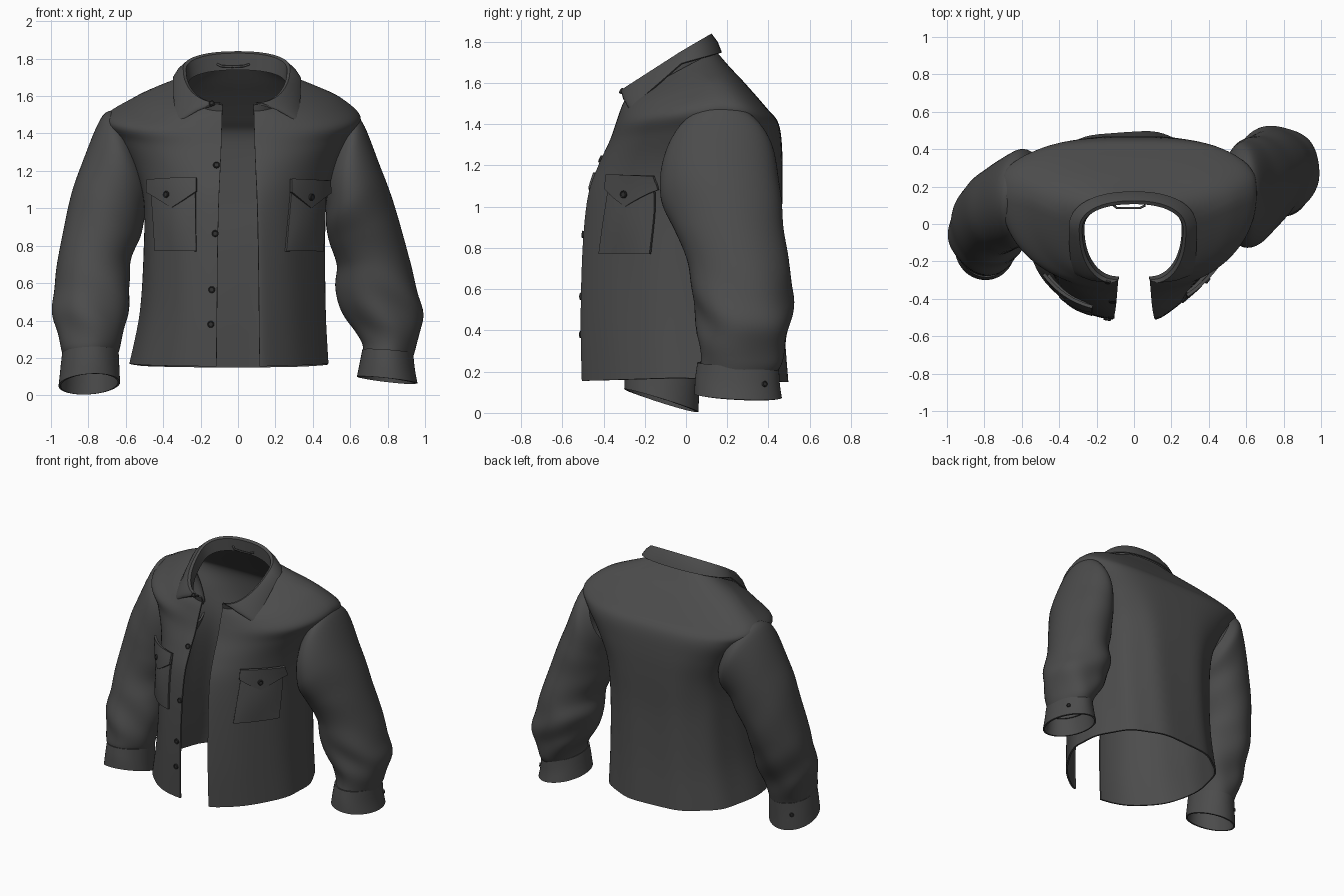
import bpy, bmesh, math
from mathutils import Vector
from mathutils.bvhtree import BVHTree

if "Cube" in bpy.data.objects:
    bpy.data.objects.remove(bpy.data.objects["Cube"])


def material(name, v):
    m = bpy.data.materials.new(name)
    m.diffuse_color = (v, v, v, 1)
    m.use_nodes = True
    m.node_tree.nodes["Principled BSDF"].inputs["Base Color"].default_value = m.diffuse_color
    return m


FABRIC = material("charcoal fabric", 0.072)
BUTTON = material("dark button", 0.03)


def finish(name, verts, faces, mat, thick=0.0):
    me = bpy.data.meshes.new(name)
    me.from_pydata([tuple(v) for v in verts], [], faces)
    me.materials.append(mat)
    ob = bpy.data.objects.new(name, me)
    bpy.context.collection.objects.link(ob)
    bpy.ops.object.select_all(action='DESELECT')
    ob.select_set(True)
    bpy.context.view_layer.objects.active = ob
    tree = BVHTree.FromPolygons([Vector(v) for v in verts], faces)
    if thick:
        s = ob.modifiers.new("cloth", 'SOLIDIFY')
        s.thickness, s.offset = thick, -1
        bpy.ops.object.modifier_apply(modifier=s.name)
    bpy.ops.object.shade_smooth_by_angle(angle=math.radians(40))
    return tree


def densify(rows, k):
    # Catmull-Rom interpolation of parameter rows
    out = []
    for i in range(len(rows) - 1):
        a, b, c, d = (rows[max(0, min(len(rows) - 1, i + o))] for o in (-1, 0, 1, 2))
        for j in range(k):
            t = j / k
            out.append([0.5 * (2 * q + (r - p) * t + (2 * p - 5 * q + 4 * r - s) * t * t
                               + (3 * q - p - 3 * r + s) * t ** 3)
                        for p, q, r, s in zip(a, b, c, d)])
    return out + [list(rows[-1])]


def loft(name, rows, point, n, closed, k, thick, drop=None):
    rows = densify(rows, k)
    m = n if closed else n + 1
    verts = [Vector(point(r, 2 * math.pi * j / n)) for r in rows for j in range(m)]
    faces = [(i * m + j, i * m + (j + 1) % m, (i + 1) * m + (j + 1) % m, (i + 1) * m + j)
             for i in range(len(rows) - 1) for j in range(n)]
    if drop:
        faces = [f for f in faces if not drop(sum((verts[i] for i in f), Vector()) / 4)]
    return finish(name, verts, faces, FABRIC, thick)


# Sleeve loop: outer x,z | inner x,z | front y, back y | drop towards the back
def sleeve_point(r, t, fold=0.0):
    xo, zo, xi, zi, y0, y1, drop = r
    side = 1 if xo > 0 else -1
    c, s = math.cos(t), math.sin(t)
    z0 = (zo + zi) / 2
    w = fold * max(0.15, 1 - abs(z0 - .38) / .4)
    f = 1 + w * (math.sin(24 * z0 + 3 * c + 2 * s) + .7 * math.sin(5 * t + 9 * z0))
    c, s = c * f, s * f
    return ((xo + xi) / 2 + side * (xo - xi) / 2 * c, (y0 + y1) / 2 + (y1 - y0) / 2 * s,
            z0 + side * (zo - zi) / 2 * c - drop * s)


SLEEVES = {
    "right": [
        (.585, 1.505, .45, 1.09, .0, .36, 0), (.665, 1.46, .47, 1.00, -.10, .43, 0),
        (.77, 1.20, .47, .92, -.125, .46, 0), (.85, .97, .49, .81, -.055, .475, 0),
        (.91, .75, .53, .69, .01, .50, 0), (.965, .55, .52, .57, .03, .52, 0),
        (.99, .40, .58, .41, .06, .505, 0), (.95, .26, .66, .28, .07, .47, .01),
        (.93, .20, .67, .22, .07, .44, .01)],
    "left": [
        (-.635, 1.515, -.45, 1.09, .0, .36, 0), (-.725, 1.49, -.47, 1.02, -.10, .40, 0),
        (-.85, 1.20, -.50, .94, -.14, .345, 0), (-.91, 1.00, -.525, .84, -.155, .31, 0),
        (-.95, .80, -.575, .72, -.18, .27, 0), (-.98, .60, -.575, .60, -.22, .22, 0),
        (-.985, .42, -.59, .42, -.26, .14, .01), (-.95, .26, -.63, .27, -.28, .08, .02),
        (-.93, .20, -.65, .21, -.27, .06, .03)],
}
CUFFS = {
    "right": [(.935, .225, .665, .245, .055, .45, .01), (.945, .14, .65, .17, .045, .455, .01),
              (.96, .065, .635, .10, .04, .465, .01)],
    "left": [(-.94, .225, -.64, .235, -.285, .07, .03), (-.95, .14, -.635, .15, -.295, .065, .04),
             (-.96, .05, -.63, .07, -.30, .06, .055)],
}
sleeve, cuff = {}, {}
for side in ("right", "left"):
    sleeve[side] = loft(side + "_sleeve", SLEEVES[side][::-1],
                        lambda r, t: sleeve_point(r, t, .034), 56, True, 7, .012)
    cuff[side] = loft(side + "_cuff", CUFFS[side][::-1],
                      lambda r, t: sleeve_point(r, t, .01), 56, True, 4, .012)


# Open horizontal loop: front y,z | half width left, right | side y,z | back y,z
# | half opening | roundness of front left, front right, back
def torso_point(r, t, fold=0.0):
    yf, zf, xl, xr, ys, zs, yb, zb, x0, pl, pr, pb = r
    front, right = math.cos(t) > 0, t < math.pi
    p = (pr if right else pl) if front else pb
    s, c = abs(math.sin(t)) ** p, abs(math.cos(t)) ** p
    xs = xr if right else xl
    x = x0 + (xs - x0) * s if front else xs * s
    y = ys + ((yf if front else yb) - ys) * c
    z = zs + ((zf if front else zb) - zs) * c
    f = 1 + fold * math.sin(11 * t + 1.5 * z) * max(0, min(1, (1.3 - z) * 2)) * (0.3 if front else 1)
    return ((x if right else -x) * f, y * f, z)


BODY = [
    (-.505, .155, .575, .485, -.04, .17, .495, .15, .115, 1.08, 1.4, .82),
    (-.51, .45, .52, .47, -.05, .45, .475, .45, .112, 1.06, 1.4, .78),
    (-.50, .80, .50, .465, -.05, .80, .465, .80, .108, 1.04, 1.4, .74),
    (-.475, 1.05, .505, .475, -.03, 1.05, .47, 1.05, .102, 1.04, 1.35, .68),
    (-.425, 1.20, .56, .53, .06, 1.22, .468, 1.25, .095, 1.02, 1.2, .62),
    (-.37, 1.32, .65, .61, .14, 1.38, .45, 1.40, .09, 1.0, 1.05, .60),
    (-.342, 1.40, .71, .655, .16, 1.49, .39, 1.48, .088, .95, .97, .62),
    (-.325, 1.45, .56, .55, .12, 1.59, .285, 1.60, .086, .92, .92, .68),
    (-.31, 1.49, .43, .42, .06, 1.645, .21, 1.68, .085, .9, .9, .75),
    (-.295, 1.52, .29, .285, .0, 1.68, .145, 1.755, .085, .9, .9, .82),
]


# Cut the armholes: drop body faces that lie inside a sleeve
def in_sleeve(c):
    if abs(c.x) < .5 or c.z < 1.0:
        return False
    p, nrm, _, _ = sleeve["right" if c.x > 0 else "left"].find_nearest(c)
    return (c - p).dot(nrm) < -.02


body = loft("jacket_body", BODY, lambda r, t: torso_point(r, t, .010), 96, False, 6, .012, in_sleeve)

# Folded collar: stand, fold, then leaf ending in points
COLLAR = [
    (-.29, 1.50, .275, .265, -.02, 1.66, .12, 1.74, .08, .92, .92, .88),
    (-.305, 1.555, .285, .27, -.03, 1.735, .115, 1.825, .085, .92, .92, .88),
    (-.31, 1.558, .292, .277, -.03, 1.738, .122, 1.83, .10, .92, .92, .88),
    (-.295, 1.525, .318, .303, -.03, 1.722, .145, 1.795, .21, .92, .92, .88),
    (-.265, 1.475, .34, .328, -.02, 1.69, .165, 1.745, .30, .92, .92, .88),
]
loft("collar", COLLAR, torso_point, 64, False, 1, .01)


# Panel laid on the front of the body
def surface(x, z):
    p, nrm, _, _ = body.ray_cast(Vector((x, -1, z)), Vector((0, 1, 0)))
    if p is None or p.y > 0:
        p, nrm, _, _ = body.find_nearest(Vector((x, -.2, z)))
    return p, nrm


def panel(name, xz, lift, n=12):
    verts = []
    for j in range(n + 1):
        for i in range(n + 1):
            u, v = i / n, j / n
            p, nrm = surface(*xz(u, v))
            verts.append(p + nrm * lift(u, v))
    w = n + 1
    faces = [(j * w + i, j * w + i + 1, (j + 1) * w + i + 1, (j + 1) * w + i)
             for j in range(n) for i in range(n)]
    finish(name, verts, faces, FABRIC, .018)


# Chest pockets with pointed flaps (x of each edge at the bottom and top)
for side, (xa0, xa1, xb0, xb1) in {"left": (-.42, -.44, -.22, -.225),
                                   "right": (.25, .28, .43, .445)}.items():
    def outer(u):
        return .018 * (u if side == "right" else 1 - u)
    panel(side + "_pocket",
          lambda u, v: ((xa0 + (xa1 - xa0) * v) * (1 - u) + (xb0 + (xb1 - xb0) * v) * u, .77 + .35 * v),
          lambda u, v: .014 + outer(u) + .012 * math.sin(math.pi * u) * math.sin(math.pi * v))
    panel(side + "_pocket_flap",
          lambda u, v: ((xa1 - .01) * (1 - u) + (xb1 + .01) * u,
                        1.155 - (1 - v) * (.07 + .085 * (1 - abs(2 * u - 1)))),
          lambda u, v: .03 + outer(u))


# Buttons: short bevelled discs with a rim
def button(name, p, nrm, r=.018):
    q = nrm.to_track_quat('Z', 'Y')
    prof = ((1, -.004), (1, .006), (.85, .009), (.65, .006))
    n = 16
    verts = [p + q @ Vector((r * a * math.cos(2 * math.pi * j / n), r * a * math.sin(2 * math.pi * j / n), h))
             for a, h in prof for j in range(n)]
    faces = [(i * n + j, i * n + (j + 1) % n, (i + 1) * n + (j + 1) % n, (i + 1) * n + j)
             for i in range(len(prof) - 1) for j in range(n)]
    faces.append(tuple(range((len(prof) - 1) * n, len(prof) * n)))
    finish(name, verts, faces, BUTTON)


for i, (x, z) in enumerate(((-.115, 1.23), (-.122, .865), (-.14, .565), (-.145, .38))):
    button("front_button_%d" % (i + 1), *surface(x, z))
for side, x, z in (("left", -.355, 1.07), ("right", .36, 1.06)):
    p, nrm = surface(x, z)
    button(side + "_pocket_button", p + nrm * .041, nrm)
button("collar_button", Vector((-.14, -.31, 1.56)), Vector((-.2, -.8, .5)).normalized(), .015)
for side, o, d in (("right", (2, .38, .14), (-1, 0, 0)), ("left", (-.88, 1, .12), (0, -1, 0))):
    p, nrm, _, _ = cuff[side].ray_cast(Vector(o), Vector(d))
    if p:
        button(side + "_cuff_button", p, nrm, .014)

# Hanger loop inside the back of the collar
cu = bpy.data.curves.new("hanger_loop", 'CURVE')
cu.dimensions, cu.bevel_depth = '3D', .006
sp = cu.splines.new('POLY')
pts = [(-.11, .10, 1.77), (-.09, .085, 1.76), (-.03, .085, 1.757), (.03, .085, 1.76), (.06, .10, 1.77)]
sp.points.add(len(pts) - 1)
for a, b in zip(sp.points, pts):
    a.co = (*b, 1)
cu.materials.append(FABRIC)
bpy.context.collection.objects.link(bpy.data.objects.new("hanger_loop", cu))
